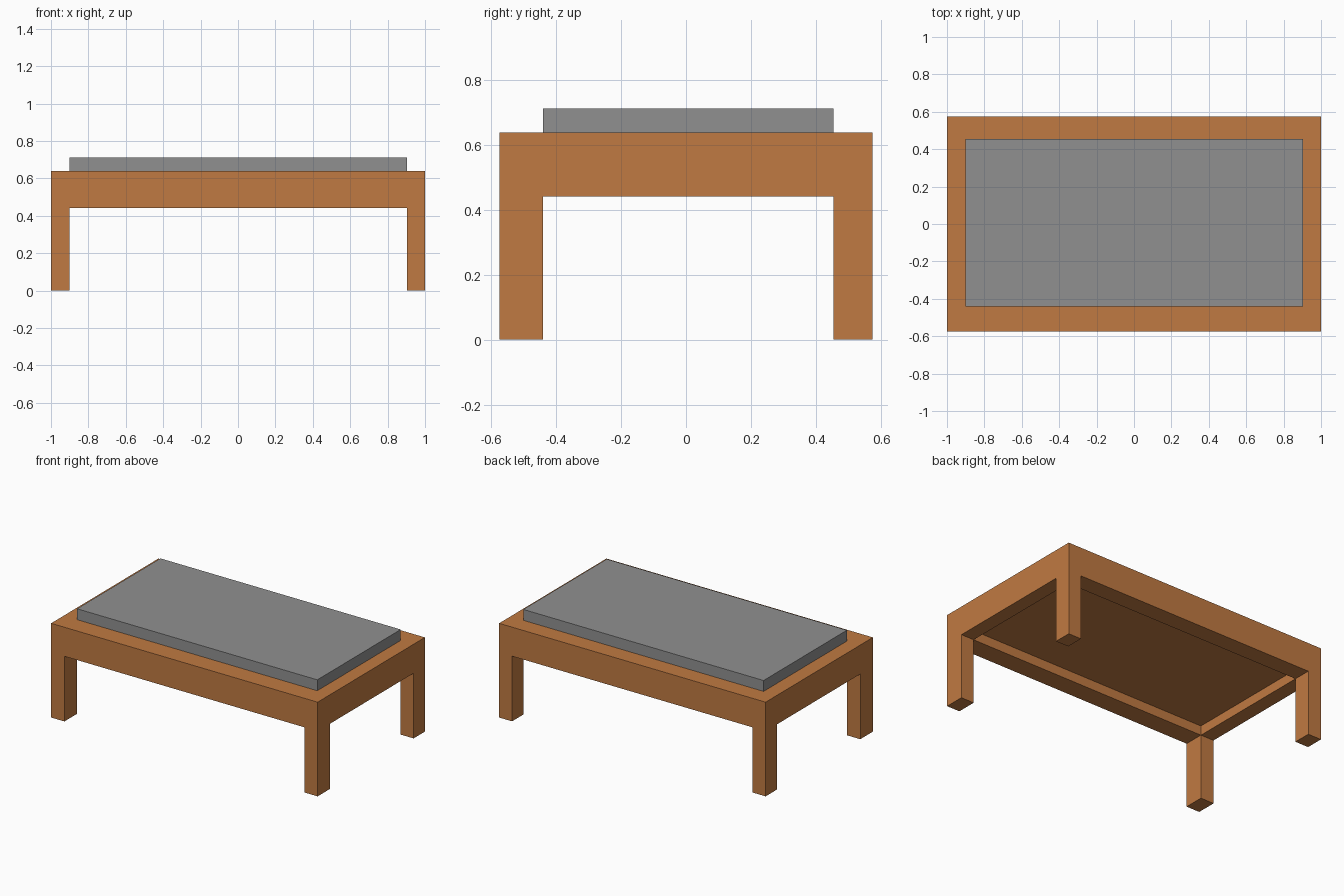
import bpy
import bmesh
from mathutils import Matrix, Vector

cube = bpy.data.objects.get("Cube")
if cube:
    bpy.data.objects.remove(cube, do_unlink=True)

# Main dimensions
HALF_X, HALF_Y = 1.0, 0.575
LEFT_IN, RIGHT_IN = 0.903, -0.9
FRONT_IN, BACK_IN = -0.44, 0.454
APRON_Z, PANEL_Z, TOP_Z, SLAB_Z = 0.442, 0.506, 0.639, 0.713


def material(name, rgb):
    mat = bpy.data.materials.new(name)
    mat.use_nodes = True
    color = (*rgb, 1.0)
    mat.diffuse_color = color
    mat.node_tree.nodes["Principled BSDF"].inputs["Base Color"].default_value = color
    return mat


def add_box(bm, low, high):
    low, high = Vector(low), Vector(high)
    size = Matrix.Diagonal((*(high - low), 1))
    bmesh.ops.create_cube(bm, size=1, matrix=Matrix.Translation((low + high) / 2) @ size)


def finish(bm, name, mat):
    bmesh.ops.recalc_face_normals(bm, faces=bm.faces[:])
    mesh = bpy.data.meshes.new(name)
    bm.to_mesh(mesh)
    bm.free()
    mesh.materials.append(mat)
    obj = bpy.data.objects.new(name, mesh)
    bpy.context.collection.objects.link(obj)


def bottom_faces(bm, corner):
    """Underside faces: the four corners, or the single middle one."""
    found = []
    for face in bm.faces:
        c = face.calc_center_median()
        out_x = not RIGHT_IN < c.x < LEFT_IN
        out_y = not FRONT_IN < c.y < BACK_IN
        level = abs(c.z - APRON_Z) < 0.001
        if level and out_x == corner and out_y == corner:
            found.append(face)
    return found


def push(bm, faces, z):
    """Extrude faces to a new height and open up where they were."""
    result = bmesh.ops.extrude_face_region(bm, geom=faces)
    for item in result["geom"]:
        if isinstance(item, bmesh.types.BMVert):
            item.co.z = z
    old = [face for face in faces if face.is_valid]
    bmesh.ops.delete(bm, geom=old, context="FACES_ONLY")


wood = material("warm wood", (0.53, 0.195, 0.054))
stone = material("grey stone", (0.28, 0.28, 0.28))

# Table frame: a block cut into a three by three layout
bm = bmesh.new()
add_box(bm, (-HALF_X, -HALF_Y, APRON_Z), (HALF_X, HALF_Y, TOP_Z))
cuts = [((x, 0, 0), (1, 0, 0)) for x in (RIGHT_IN, LEFT_IN)]
cuts += [((0, y, 0), (0, 1, 0)) for y in (FRONT_IN, BACK_IN)]
for point, normal in cuts:
    bmesh.ops.bisect_plane(bm, geom=bm.verts[:] + bm.edges[:] + bm.faces[:],
                           plane_co=point, plane_no=normal)

# Legs go down from the corners, the underside panel is recessed
push(bm, bottom_faces(bm, True), 0.0)
push(bm, bottom_faces(bm, False), PANEL_Z)
bmesh.ops.recalc_face_normals(bm, faces=bm.faces[:])
bmesh.ops.dissolve_limit(bm, angle_limit=0.01, verts=bm.verts[:], edges=bm.edges[:])
finish(bm, "table_frame", wood)

# Slab resting on the table top
bm = bmesh.new()
add_box(bm, (RIGHT_IN, FRONT_IN, TOP_Z), (LEFT_IN, BACK_IN, SLAB_Z))
finish(bm, "top_slab", stone)
